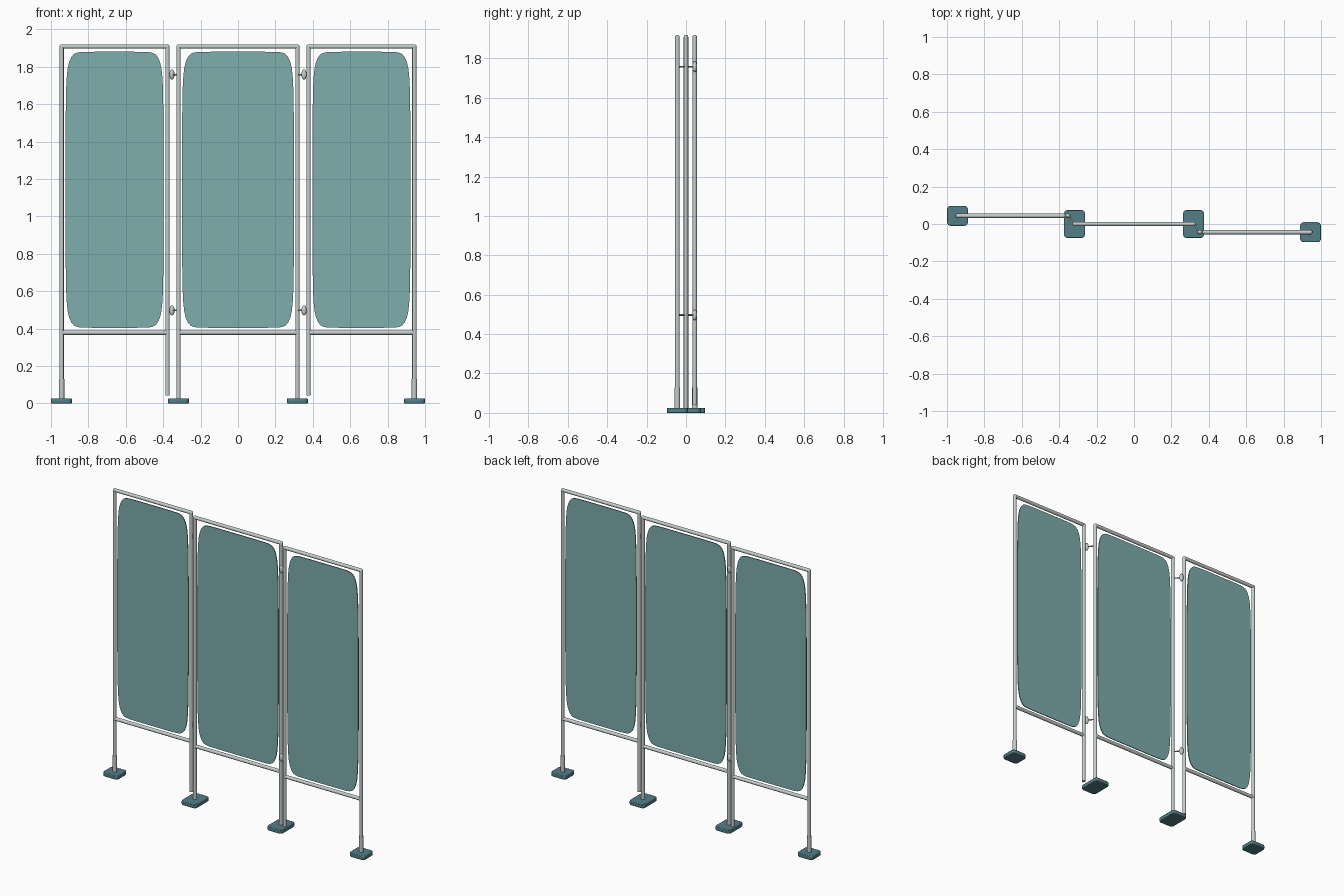
import bpy, bmesh, math
from mathutils import Vector

if "Cube" in bpy.data.objects:
    bpy.data.objects.remove(bpy.data.objects["Cube"])


def material(name, colour):
    m = bpy.data.materials.new(name)
    m.diffuse_color = colour
    m.use_nodes = True
    m.node_tree.nodes["Principled BSDF"].inputs["Base Color"].default_value = m.diffuse_color
    return m


METAL = material("pale_metal", (0.56, 0.62, 0.61, 1))
FABRIC = material("teal_screen", (0.21, 0.42, 0.42, 0.75))
RUBBER = material("dark_teal", (0.085, 0.21, 0.24, 1))
R = 0.0115                     # tube radius
TOP, LOW = 1.908, 0.378        # rail heights


def smooth(ob):
    bpy.ops.object.select_all(action='DESELECT')
    ob.select_set(True)
    bpy.context.view_layer.objects.active = ob
    bpy.ops.object.shade_smooth_by_angle(angle=math.radians(35))


def tube(name, a, b, r=R, mat=METAL):
    a, b = Vector(a), Vector(b)
    bpy.ops.mesh.primitive_cylinder_add(vertices=16, radius=r, depth=(b - a).length, location=(a + b) / 2)
    ob = bpy.context.object
    ob.name = name
    ob.rotation_euler = (b - a).to_track_quat('Z', 'Y').to_euler()
    ob.data.materials.append(mat)
    smooth(ob)
    return ob


def ball(name, loc, scale, mat=METAL):
    bpy.ops.mesh.primitive_uv_sphere_add(segments=16, ring_count=10, radius=1, location=loc)
    ob = bpy.context.object
    ob.name = name
    ob.scale = scale
    ob.data.materials.append(mat)
    smooth(ob)


def slab(name, outline, depth, mat):
    # extrude a closed outline of 3D points by the depth vector
    bm = bmesh.new()
    face = bm.faces.new([bm.verts.new(p) for p in outline])
    ext = bmesh.ops.extrude_face_region(bm, geom=[face])
    bmesh.ops.translate(bm, vec=depth, verts=[v for v in ext['geom'] if isinstance(v, bmesh.types.BMVert)])
    bmesh.ops.recalc_face_normals(bm, faces=bm.faces)
    me = bpy.data.meshes.new(name)
    bm.to_mesh(me)
    bm.free()
    ob = bpy.data.objects.new(name, me)
    bpy.context.collection.objects.link(ob)
    me.materials.append(mat)
    return ob


def rounded(hw, hh, corner):
    # mirror one corner (insets from the side and the end) to all four
    q = [(hw - i, hh - j) for i, j in corner]
    return (q + [(-x, y) for x, y in reversed(q)]
            + [(-x, -y) for x, y in q] + [(x, -y) for x, y in reversed(q)])


# soft corner of the screens, with gently bowed sides
SOFT = [(0, .44), (.004, .2), (.007, .14), (.012, .09), (.020, .055), (.032, .028),
        (.046, .012), (.065, .004), (.09, .001), (.16, 0)]


def screen(name, cx, y, half):
    pts = [(cx + u, y - 0.003, 1.142 + v) for u, v in rounded(half, 0.738, SOFT)]
    smooth(slab(name + "_screen", pts, (0, 0.006, 0), FABRIC))


def base(name, x, y, hy):
    r = 0.02
    arc = [(r - r * math.cos(t * math.pi / 8), r - r * math.sin(t * math.pi / 8)) for t in range(5)]
    ob = slab(name, [(x + u, y + v, 0) for u, v in rounded(0.056, hy, arc)], (0, 0, 0.026), RUBBER)
    bev = ob.modifiers.new("edge", 'BEVEL')
    bev.width, bev.segments, bev.limit_method = 0.004, 2, 'ANGLE'
    bev.angle_limit = math.radians(50)
    smooth(ob)


def panel(name, x0, x1, y, z0, z1, half):
    # two posts, two rails, rounded top corners and the screen
    for x, z, tag in ((x0, z0, "left"), (x1, z1, "right")):
        tube(f"{name}_{tag}_post", (x, y, z), (x, y, TOP))
        ball(f"{name}_{tag}_corner", (x, y, TOP), (R, R, R))
    for z, tag in ((TOP, "top"), (LOW, "bottom")):
        tube(f"{name}_{tag}_rail", (x0, y, z), (x1, y, z))
    screen(name, (x0 + x1) / 2, y, half)


Y = 0.044
panel("left_panel", -0.943, -0.377, Y, 0.02, 0.043, 0.263)
panel("middle_panel", -0.318, 0.318, 0, 0.02, 0.02, 0.30)
panel("right_panel", 0.377, 0.943, -Y, 0.043, 0.02, 0.263)

for s, side in ((-1, "left"), (1, "right")):
    # feet and outer post sleeves
    base(side + "_outer_base", s * 0.944, -s * Y, 0.0535)
    base(side + "_inner_base", s * 0.318, 0, 0.075)
    tube(side + "_sleeve", (s * 0.943, -s * Y, 0.02), (s * 0.943, -s * Y, 0.13), 0.0145)
    # hinge knobs linking neighbouring panels
    for z in (0.497, 1.758):
        k = (s * 0.353, -s * Y, z)
        ball(side + "_hinge_knob", k, (0.014, 0.0125, 0.027))
        tube(side + "_hinge_rod", k, (s * 0.318, 0, z), 0.004)
        tube(side + "_hinge_pin", k, (s * 0.377, -s * Y, z), 0.004)
